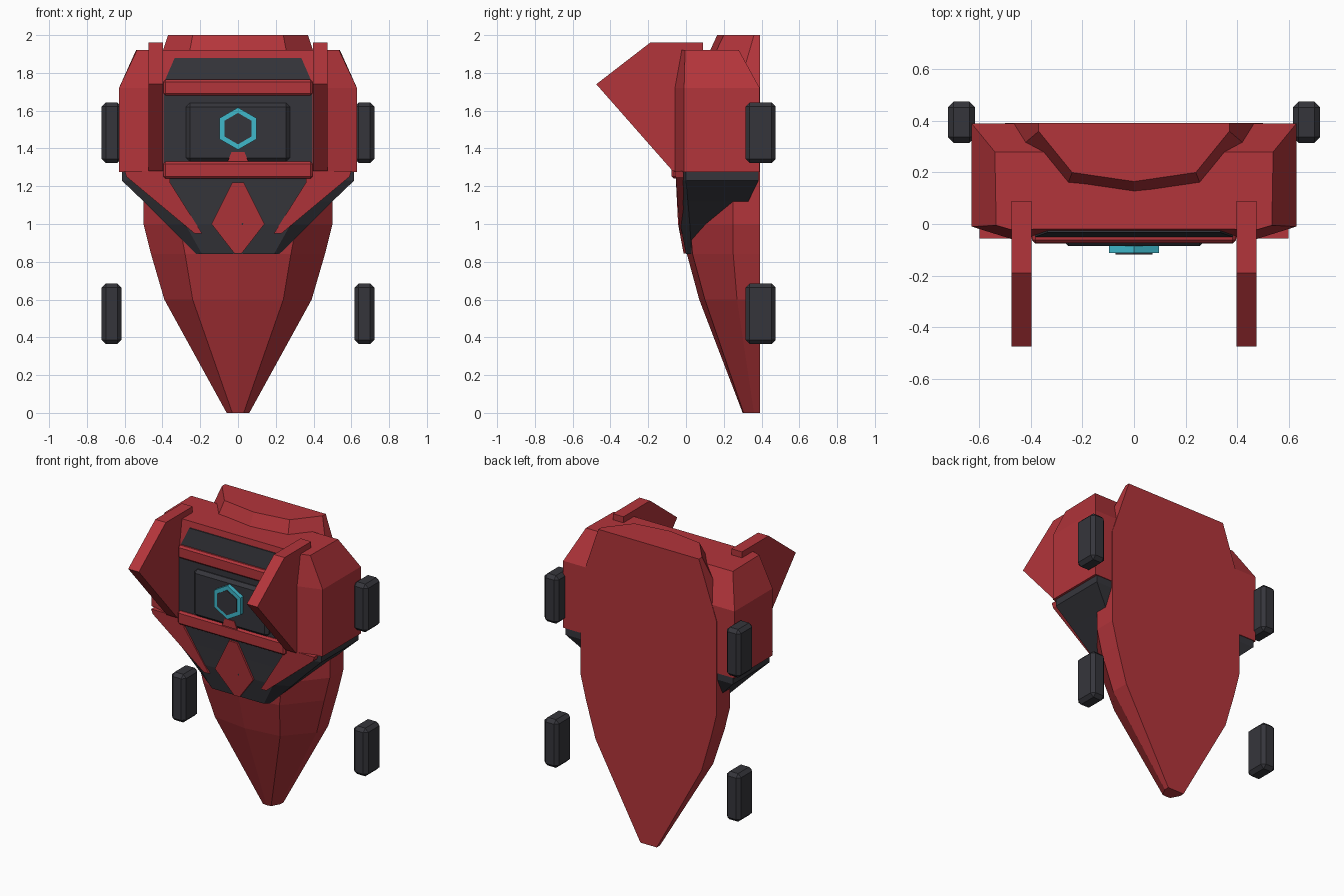
import bpy, bmesh, math

cube = bpy.data.objects.get("Cube")
if cube:
    bpy.data.objects.remove(cube, do_unlink=True)


def material(name, rgb):
    m = bpy.data.materials.new(name)
    m.use_nodes = True
    m.diffuse_color = (*rgb, 1)
    m.node_tree.nodes["Principled BSDF"].inputs["Base Color"].default_value = (*rgb, 1)
    return m


RED = material("red", (0.45, 0.035, 0.043))
DARK = material("charcoal", (0.036, 0.036, 0.044))
TEAL = material("teal", (0.05, 0.48, 0.6))


def loft(name, rings, mat, bevel=0):
    """Join rings of equal length into a closed solid."""
    bm = bmesh.new()
    loops = [[bm.verts.new(p) for p in ring] for ring in rings]
    n = len(loops[0])
    for a, b in zip(loops, loops[1:]):
        for i in range(n):
            j = (i + 1) % n
            bm.faces.new((a[i], a[j], b[j], b[i]))
    bm.faces.new(loops[0])
    bm.faces.new(loops[-1])
    bmesh.ops.recalc_face_normals(bm, faces=bm.faces)
    if bevel:
        bmesh.ops.bevel(bm, geom=bm.edges[:], offset=bevel, segments=1,
                        affect='EDGES', profile=0.5)
    me = bpy.data.meshes.new(name)
    bm.to_mesh(me)
    bm.free()
    me.materials.append(mat)
    ob = bpy.data.objects.new(name, me)
    bpy.context.collection.objects.link(ob)
    return ob


def body(name, levels, mat):
    """Loft upward; each level is (z, half outline of (x, y) from back to front)."""
    rings = []
    for z, half in levels:
        other = [(-x, y) for x, y in reversed(half) if x > 0]
        rings.append([(x, y, z) for x, y in half + other])
    return loft(name, rings, mat)


def plate(name, outline, front, back, mat, bevel=0):
    """Solid from an (x, z) outline; front and back are y as functions of z."""
    return loft(name, [[(x, f(z), z) for x, z in outline] for f in (front, back)],
                mat, bevel)


def at(y):
    return lambda z: y


def slab(name, w, z0, z1, front, back, mat, bevel=0):
    return plate(name, [(-w, z0), (w, z0), (w, z1), (-w, z1)],
                 at(front), at(back), mat, bevel)


# Long tapering shell with a flat back
def shell_level(z, w, side, xm, ym, front):
    return z, [(w, 0.393), (w, side), (xm, ym), (0, front)]


body("back_shell", [
    shell_level(0, 0.06, 0.36, 0.03, 0.305, 0.30),
    shell_level(0.6, 0.39, 0.27, 0.24, 0.10, 0.07),
    shell_level(0.84, 0.46, 0.25, 0.28, 0.035, 0.005),
    shell_level(1.0, 0.5, 0.25, 0.31, 0.02, -0.01),
    shell_level(1.62, 0.5, 0.25, 0.31, 0.02, -0.01),
    shell_level(2.0, 0.37, 0.36, 0.24, 0.20, 0.165)], RED)

# Chest block with sloped shoulders
body("torso", [
    (1.275, [(0.63, 0.39), (0.63, -0.01), (0.47, -0.06), (0.39, -0.05)]),
    (1.72, [(0.63, 0.39), (0.63, -0.01), (0.47, -0.06), (0.39, -0.05)]),
    (1.92, [(0.54, 0.28), (0.535, -0.005), (0.45, -0.03), (0.39, -0.02)])], RED)

# Dark waist guard
body("waist_guard", [
    (0.84, [(0.22, 0.2), (0.22, 0.03), (0.19, 0.0)]),
    (1.0, [(0.38, 0.3), (0.38, 0.02), (0.28, -0.03)]),
    (1.12, [(0.5, 0.33), (0.5, 0.01), (0.38, -0.035)]),
    (1.23, [(0.615, 0.385), (0.615, 0.0), (0.49, -0.04)]),
    (1.28, [(0.615, 0.385), (0.615, 0.0), (0.49, -0.045)])], DARK)


def waist_y(z):
    return -0.03 - 0.05 * (z - 1.0) if z > 1 else -0.03 * (z - 0.84) / 0.16


def waist_front(z):
    return waist_y(z) - 0.012


def waist_back(z):
    return waist_y(z) + 0.03


# Red trim on the waist
plate("waist_diamond", [(-0.03, 1.22), (0.03, 1.22), (0.14, 1.0), (0.02, 0.845),
                        (-0.02, 0.845), (-0.14, 1.0)], waist_front, waist_back, RED)
for s, side in ((1, "left"), (-1, "right")):
    plate(side + "_waist_wedge",
          [(s * x, z) for x, z in ((0.6, 1.28), (0.36, 1.28), (0.36, 1.22),
                                   (0.19, 0.95), (0.23, 0.95), (0.59, 1.25))],
          waist_front, waist_back, RED)

# Chest front: recess panel, bars and upper strip
slab("chest_panel", 0.395, 1.32, 1.69, -0.058, -0.04, DARK)
slab("upper_bar", 0.395, 1.68, 1.765, -0.074, 0, RED, 0.012)
slab("lower_bar", 0.395, 1.24, 1.33, -0.076, 0, RED, 0.012)


def slope(z):
    return -0.05 + 0.15 * (z - 1.72)


plate("collar_strip", [(-0.385, 1.765), (0.385, 1.765), (0.335, 1.88), (-0.335, 1.88)],
      lambda z: slope(z) - 0.007, slope, DARK)

# Central emblem: raised plate, hexagon ring and core
slab("emblem_plate", 0.275, 1.33, 1.64, -0.085, -0.03, DARK, 0.02)
plate("emblem_foot", [(-0.055, 1.33), (0.055, 1.33), (0.035, 1.38), (-0.035, 1.38)],
      at(-0.089), at(-0.082), RED)


def hexagon(r):
    return [(r * math.sin(i * math.pi / 3), 1.505 + r * math.cos(i * math.pi / 3))
            for i in range(6)]


plate("emblem_ring", hexagon(0.112), at(-0.113), at(-0.08), TEAL)
plate("emblem_core", hexagon(0.083), at(-0.119), at(-0.09), DARK)

# Fins and side pods, mirrored
FIN = [(-0.475, 1.74), (-0.19, 1.96), (0.09, 1.96), (0.09, 1.88), (0.0, 1.28), (-0.07, 1.28)]
for s, side in ((1, "left"), (-1, "right")):
    loft(side + "_fin", [[(s * x, y, z) for y, z in FIN] for x in (0.397, 0.475)], RED)
    for level, z in (("upper", 1.483), ("lower", 0.525)):
        loft(side + "_" + level + "_pod",
             [[(s * x, y, z + h) for x, y in ((0.617, 0.315), (0.722, 0.315),
                                              (0.722, 0.475), (0.617, 0.475))]
              for h in (-0.16, 0.16)], DARK, 0.022)
